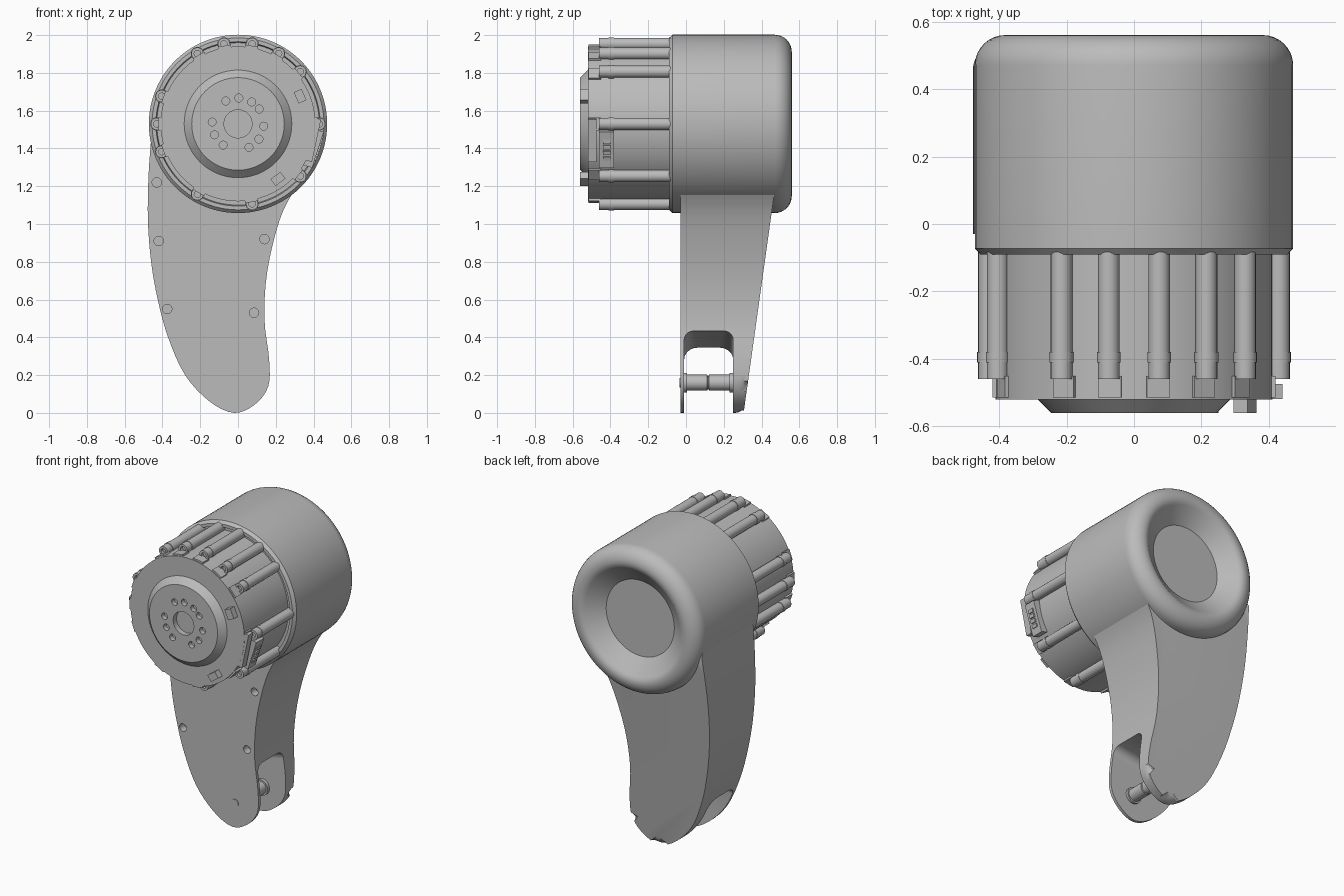
import bpy, bmesh
from math import sin, cos, pi, radians
from mathutils import Matrix, Vector

cube = bpy.data.objects.get("Cube")
if cube:
    bpy.data.objects.remove(cube)

AXIS_Z = 1.53          # height of the motor axis
HOUSING_R = 0.472

grey = bpy.data.materials.new("plain grey")
grey.use_nodes = True
COLOUR = (0.5, 0.5, 0.5, 1)
grey.diffuse_color = COLOUR
grey.node_tree.nodes["Principled BSDF"].inputs["Base Color"].default_value = COLOUR


def finish(name, bm, angle=35):
    bmesh.ops.recalc_face_normals(bm, faces=bm.faces)
    mesh = bpy.data.meshes.new(name)
    bm.to_mesh(mesh)
    bm.free()
    mesh.materials.append(grey)
    obj = bpy.data.objects.new(name, mesh)
    bpy.context.collection.objects.link(obj)
    smooth(obj, angle)
    return obj


def smooth(obj, angle=35):
    bpy.ops.object.select_all(action='DESELECT')
    obj.select_set(True)
    bpy.context.view_layer.objects.active = obj
    bpy.ops.object.shade_smooth_by_angle(angle=radians(angle))


def add_lathe(bm, profile, x=0, z=AXIS_Z, steps=64):
    """Revolve (radius, y) points around an axis parallel to y."""
    verts = [bm.verts.new((x + r, y, z)) for r, y in profile]
    edges = [bm.edges.new(pair) for pair in zip(verts, verts[1:])]
    bmesh.ops.spin(bm, geom=verts + edges, cent=(x, 0, z), axis=(0, 1, 0),
                   angle=2 * pi, steps=steps, use_merge=True)
    bmesh.ops.remove_doubles(bm, verts=bm.verts, dist=1e-5)


def lathe(name, profile, **kw):
    bm = bmesh.new()
    add_lathe(bm, profile, **kw)
    return finish(name, bm)


def add_radial_box(bm, degrees, radius, size, y0, y1):
    """Box turned to face away from the motor axis; size is radial, tangential."""
    turn = Matrix.Rotation(-radians(degrees), 4, 'Y')
    place = (Matrix.Translation((0, 0, AXIS_Z)) @ turn
             @ Matrix.Translation((radius, (y0 + y1) / 2, 0))
             @ Matrix.Diagonal((size[0], y1 - y0, size[1], 1)))
    bmesh.ops.create_cube(bm, size=1, matrix=place)


def extrude(bm, front, back):
    """Close two matching rings into a solid, returning the back face."""
    a = [bm.verts.new(p) for p in front]
    b = [bm.verts.new(p) for p in back]
    bm.faces.new(a)
    cap = bm.faces.new(b)
    for i in range(len(a)):
        j = (i + 1) % len(a)
        bm.faces.new((a[i], a[j], b[j], b[i]))
    return cap


def cut(obj, cutter):
    mod = obj.modifiers.new("cut", 'BOOLEAN')
    mod.operation = 'DIFFERENCE'
    mod.solver = 'EXACT'
    mod.object = cutter
    bpy.context.view_layer.objects.active = obj
    bpy.ops.object.modifier_apply(modifier=mod.name)
    bpy.data.objects.remove(cutter)
    smooth(obj)


def hole_cutter(points, radius, y0, y1):
    bm = bmesh.new()
    for x, z in points:
        add_lathe(bm, [(0, y0), (radius, y0), (radius, y1), (0, y1)], x, z, 20)
    return finish("hole_cutter", bm)


def spline(points, steps=4):
    """Smooth curve through the points."""
    pts = [Vector(p) for p in points]
    pts = [2 * pts[0] - pts[1]] + pts + [2 * pts[-1] - pts[-2]]
    out = []
    for a, b, c, d in zip(pts, pts[1:], pts[2:], pts[3:]):
        for k in range(steps):
            t = k / steps
            out.append(b + (c - a) * t / 2 + (2 * a - 5 * b + 4 * c - d) * t**2 / 2
                       + (3 * b - a - 3 * c + d) * t**3 / 2)
    return out + [pts[-2]]


# Round housing with a rounded back rim and a dished recess
rim = [(HOUSING_R - 0.09 + 0.09 * cos(k * pi / 16), 0.47 + 0.09 * sin(k * pi / 16))
       for k in range(9)]
lathe("housing", [(0, -0.07), (0.43, -0.07), (0.435, -0.09), (0.455, -0.09),
                  (HOUSING_R, -0.072)] + rim
      + [(0.36, 0.556), (0.345, 0.545), (0.245, 0.47), (0, 0.47)], steps=96)

# Arm: curved outline, flat front, sloping back with a rounded edge
outline = spline([(-0.46, 1.45), (-0.474, 1.25), (-0.477, 1.02), (-0.46, 0.8),
                  (-0.425, 0.6), (-0.37, 0.4), (-0.28, 0.2), (-0.15, 0.06),
                  (-0.02, 0), (0.09, 0.045), (0.16, 0.14), (0.165, 0.28),
                  (0.14, 0.5), (0.155, 0.75), (0.22, 1.02), (0.3, 1.18),
                  (0.42, 1.34)])
outline += [Vector((0.25, 1.2)), Vector((-0.25, 1.2))]
bm = bmesh.new()
back = extrude(bm, [(p.x, -0.03, p.y) for p in outline],
               [(p.x, 0.305 + 0.14 * p.y, p.y) for p in outline])
bmesh.ops.bevel(bm, geom=list(back.edges), offset=0.045, segments=5,
                profile=0.5, affect='EDGES')
arm = finish("arm", bm)

# Slot through the lower arm, lower on one side, with rounded upper corners
def slot_ring(x, top, radius):
    ring = [(x, 0.25, -0.1)]
    for centre, start in ((0.25 - radius, 0), (radius - 0.01, pi / 2)):
        ring += [(x, centre + radius * cos(start + k * pi / 10),
                  top - radius + radius * sin(start + k * pi / 10)) for k in range(6)]
    return ring + [(x, -0.01, -0.1)]

bm = bmesh.new()
extrude(bm, slot_ring(-0.6, 0.3, 0.08), slot_ring(0.4, 0.48, 0.04))
cut(arm, finish("slot_cutter", bm))
cut(arm, hole_cutter([(-0.43, 1.22), (-0.42, 0.91), (-0.375, 0.55),
                      (0.085, 0.53), (0.14, 0.92)], 0.025, -0.06, 0.02))

# Cross pin in the slot, with end collars and a centre groove
lathe("pin", [(0, -0.034), (0.025, -0.034), (0.025, -0.015), (0.052, -0.015),
              (0.052, 0.005), (0.042, 0.005), (0.042, 0.112), (0.036, 0.114),
              (0.036, 0.12), (0.042, 0.122), (0.042, 0.23), (0.052, 0.23),
              (0.052, 0.26), (0, 0.26)], x=0, z=0.16, steps=32)

# Motor body
lathe("motor_body", [(0, -0.52), (0.41, -0.52), (0.41, -0.05), (0, -0.05)])

# Screw bosses around the motor, each with a recessed end and a front tab
boss_angles = (0, 40, 60, 80, 100, 120, 160, 180, 200, 240, 280, 320)
bosses, tabs = bmesh.new(), bmesh.new()
for a in boss_angles:
    t = radians(a)
    add_lathe(bosses, [(0, -0.44), (0.017, -0.44), (0.017, -0.46), (0.032, -0.46),
                       (0.032, -0.41), (0.035, -0.41), (0.035, -0.38),
                       (0.032, -0.38), (0.032, -0.05), (0, -0.05)],
              0.43 * cos(t), AXIS_Z + 0.43 * sin(t), 20)
    add_radial_box(tabs, a, 0.395, (0.05, 0.07), -0.515, -0.45)
finish("screw_bosses", bosses)
finish("boss_tabs", tabs)

# Output hub with a centre bore and a ring of screw holes
hub = lathe("output_hub", [(0, -0.56), (0.245, -0.56), (0.285, -0.52),
                           (0.285, -0.5), (0, -0.5)])
cut(hub, hole_cutter([(0, AXIS_Z)], 0.075, -0.6, -0.525))
cut(hub, hole_cutter([(0.137 * cos(radians(a)), AXIS_Z + 0.137 * sin(radians(a)))
                      for a in (-5, 35, 58, 88, 118, 176, 205, 235, 295, 324)],
                     0.021, -0.6, -0.53))

# Small blocks on the front plate
bm = bmesh.new()
for a in (24, -54):
    add_radial_box(bm, a, 0.36, (0.045, 0.065), -0.56, -0.51)
finish("front_blocks", bm)

# Side connector with a row of contacts and a cover strip
bm = bmesh.new()
add_radial_box(bm, -18, 0.42, (0.05, 0.2), -0.46, -0.38)
add_radial_box(bm, -12, 0.405, (0.04, 0.23), -0.519, -0.475)
for k in range(4):
    add_radial_box(bm, -24 + 4 * k, 0.445, (0.02, 0.022), -0.44, -0.4)
finish("side_connector", bm)
